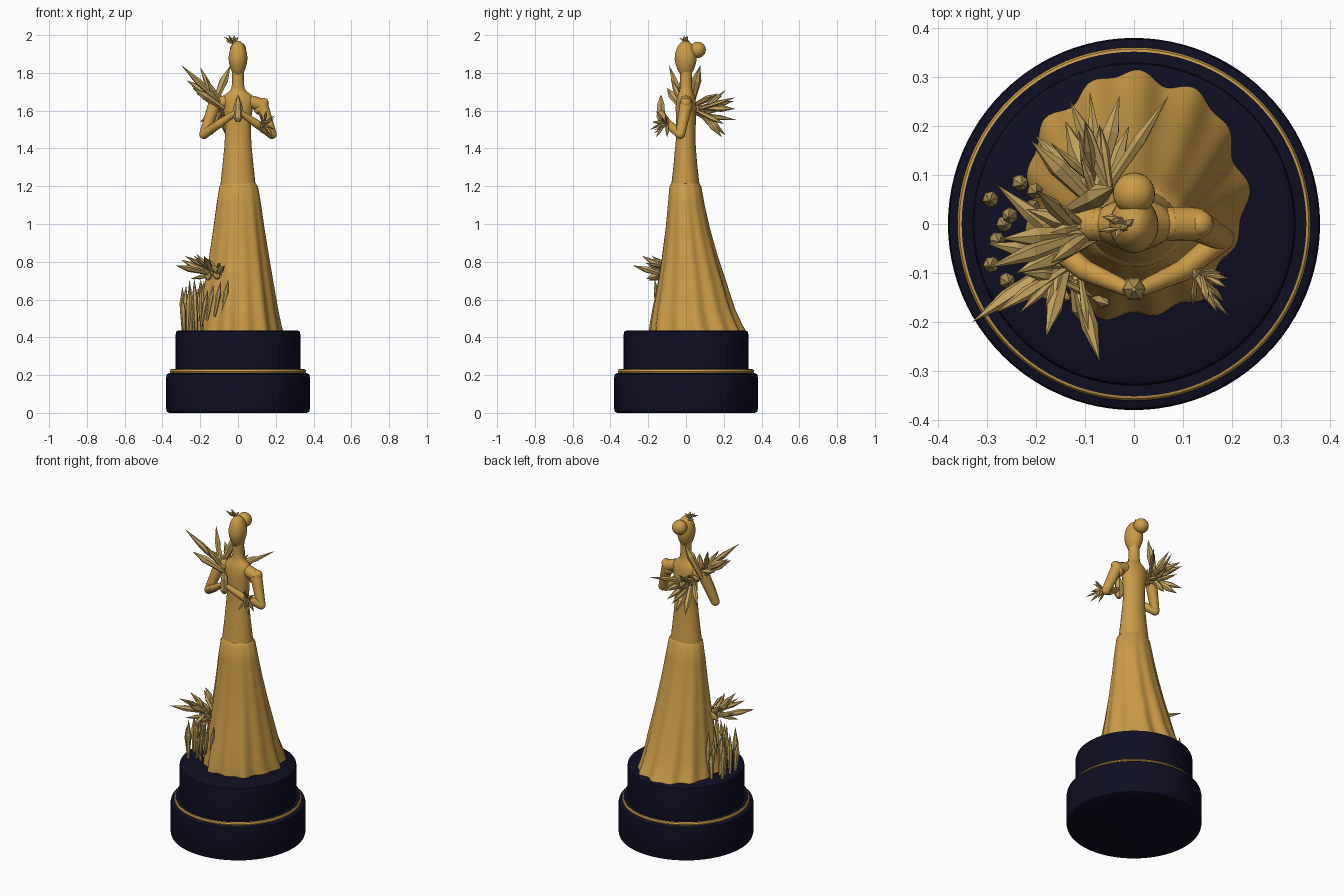
import bpy, bmesh, math, random
from mathutils import Vector

if "Cube" in bpy.data.objects:
    bpy.data.objects.remove(bpy.data.objects["Cube"])

random.seed(4)


def material(name, rgb):
    m = bpy.data.materials.new(name)
    m.diffuse_color = (*rgb, 1)
    m.use_nodes = True
    m.node_tree.nodes["Principled BSDF"].inputs["Base Color"].default_value = m.diffuse_color
    return m


GOLD = material("warm gold", (0.60, 0.33, 0.065))
PALE = material("pale gold", (0.56, 0.37, 0.115))
NAVY = material("dark navy", (0.0045, 0.0045, 0.017))


def finish(name, bm, mat, smooth=True, angle=40):
    bmesh.ops.recalc_face_normals(bm, faces=bm.faces)
    me = bpy.data.meshes.new(name)
    bm.to_mesh(me)
    bm.free()
    ob = bpy.data.objects.new(name, me)
    bpy.context.collection.objects.link(ob)
    me.materials.append(mat)
    if smooth:
        bpy.ops.object.select_all(action='DESELECT')
        ob.select_set(True)
        bpy.context.view_layer.objects.active = ob
        bpy.ops.object.shade_smooth_by_angle(angle=math.radians(angle))
    return ob


def loft(bm, rings):
    """Bridge rings of points and cap both ends."""
    rows = [[bm.verts.new(p) for p in ring] for ring in rings]
    n = len(rows[0])
    for a, b in zip(rows, rows[1:]):
        for i in range(n):
            j = (i + 1) % n
            bm.faces.new((a[i], a[j], b[j], b[i]))
    bm.faces.new(rows[0])
    bm.faces.new(rows[-1])


def ellipse(z, rx, ry, cy=0, n=32, cx=0):
    return [(cx + rx * math.cos(2 * math.pi * i / n),
             cy + ry * math.sin(2 * math.pi * i / n), z) for i in range(n)]


def lathe(name, profile, mat, n=96):
    bm = bmesh.new()
    loft(bm, [ellipse(z, r, r, 0, n) for r, z in profile])
    return finish(name, bm, mat)


def ball(bm, centre, scale, seg=28):
    vs = bmesh.ops.create_uvsphere(bm, u_segments=seg, v_segments=seg // 2, radius=1)["verts"]
    for v in vs:
        v.co = Vector(centre) + Vector(a * b for a, b in zip(v.co, scale))
    return vs


def tube(bm, pts, radii, n=16):
    """Tapered limb through the points, with round ends."""
    pts = [Vector(p) for p in pts]
    for a, b, ra, rb in zip(pts, pts[1:], radii, radii[1:]):
        d = (b - a).normalized()
        u = d.orthogonal().normalized()
        w = d.cross(u)
        loft(bm, [[c + r * (u * math.cos(t * math.tau / n) + w * math.sin(t * math.tau / n))
                   for t in range(n)] for c, r in ((a, ra), (b, rb))])
    for p, r in zip(pts, radii):
        ball(bm, p, (r, r, r), n)


def crystal(bm, base, tip, r, n=6):
    """Faceted shard: narrow root, wide shoulder, sharp point."""
    base, tip = Vector(base), Vector(tip)
    d = tip - base
    u = d.normalized().orthogonal().normalized()
    w = d.normalized().cross(u)
    spin = random.uniform(0, 1)
    rings = []
    for t, k in ((0, 0.5), (0.62, 1.0), (1, 0.02)):
        rings.append([base + d * t + r * k * (u * math.cos(i * math.tau / n + spin)
                                              + w * math.sin(i * math.tau / n + spin))
                      for i in range(n)])
    loft(bm, rings)


def cluster(name, root, tips, r, spread=0.02, extra=0):
    bm = bmesh.new()
    root = Vector(root)

    def jitter(s):
        return Vector([random.uniform(-s, s) for _ in range(3)])
    for t in tips:
        crystal(bm, root + jitter(spread), t, r * random.uniform(0.75, 1.2))
    for _ in range(extra):  # small filler shards between the main ones
        t = root.lerp(Vector(random.choice(tips)), random.uniform(0.55, 0.8))
        crystal(bm, root + jitter(spread), t + jitter(0.03), r * 0.6)
    return finish(name, bm, PALE, smooth=False)


# Round stepped plinth with a gold trim ring
lathe("plinth_lower", [(0.365, 0), (0.377, 0.006), (0.38, 0.02), (0.38, 0.19),
                       (0.377, 0.204), (0.365, 0.21)], NAVY)
lathe("plinth_upper", [(0.33, 0.205), (0.33, 0.415), (0.327, 0.43), (0.315, 0.437)], NAVY)
lathe("trim_ring", [(0.35, 0.208), (0.357, 0.211), (0.361, 0.22), (0.357, 0.229),
                    (0.35, 0.232)], GOLD)
lathe("plinth_neck", [(0.352, 0.209), (0.352, 0.233)], NAVY)

# Pleated skirt: z, half width, front y, back y, fold depth
SKIRT = [(0.437, 0.222, -0.19, 0.305, 1.0), (0.47, 0.215, -0.187, 0.288, 0.95),
         (0.55, 0.20, -0.174, 0.253, 0.85), (0.68, 0.18, -0.15, 0.213, 0.7),
         (0.82, 0.158, -0.128, 0.168, 0.55), (0.98, 0.134, -0.108, 0.124, 0.4),
         (1.10, 0.118, -0.097, 0.098, 0.28), (1.20, 0.102, -0.088, 0.08, 0.15),
         (1.215, 0.09, -0.078, 0.07, 0.0)]
bm = bmesh.new()
rings = []
N = 144
for z, rx, y0, y1, fold in SKIRT:
    ring = []
    for i in range(N):
        a = math.tau * i / N
        f = 1 + fold * (0.035 * math.sin(13 * a + 0.7) + 0.03 * math.sin(7 * a + 2.0))
        ring.append((0.003 + rx * f * math.cos(a),
                     (y0 + y1) / 2 + (y1 - y0) / 2 * f * math.sin(a), z))
    rings.append(ring)
loft(bm, rings)
finish("skirt", bm, GOLD, angle=50)

# Bodice, shoulders and neck in one smooth loft
bm = bmesh.new()
loft(bm, [ellipse(z, rx, ry, cy) for z, rx, ry, cy in (
    (1.18, 0.096, 0.078, -0.003), (1.30, 0.083, 0.064, -0.003), (1.40, 0.073, 0.055, -0.003),
    (1.48, 0.068, 0.05, 0), (1.56, 0.07, 0.053, 0), (1.62, 0.08, 0.055, 0),
    (1.66, 0.086, 0.05, 0), (1.685, 0.07, 0.043, 0), (1.70, 0.047, 0.036, 0),
    (1.72, 0.034, 0.032, 0), (1.76, 0.031, 0.031, 0), (1.83, 0.031, 0.031, 0))])
finish("bodice_and_neck", bm, GOLD, angle=60)

# Head with a narrowed jaw, plus hair bun
bm = bmesh.new()
for v in ball(bm, (0, -0.002, 1.872), (0.05, 0.058, 0.098)):
    k = 1 - 0.2 * max(0, (1.87 - v.co.z) / 0.1)
    v.co.x *= k
    v.co.y *= k
finish("head", bm, GOLD, angle=60)
bm = bmesh.new()
ball(bm, (0, 0.062, 1.922), (0.043, 0.043, 0.043))
finish("hair_bun", bm, GOLD, angle=60)

# Bent arms meeting at the chest
for s, side in ((1, "right"), (-1, "left")):
    bm = bmesh.new()
    tube(bm, [(s * 0.075, 0, 1.645), (s * 0.125, 0.0, 1.63), (s * 0.18, -0.03, 1.475),
              (s * 0.10, -0.095, 1.53), (s * 0.02, -0.13, 1.585)],
         [0.035, 0.034, 0.025, 0.022, 0.016])
    finish("arm_" + side, bm, GOLD, angle=60)
# Flared sleeve cap
bm = bmesh.new()
tube(bm, [(0.115, 0, 1.61), (0.135, 0, 1.64)], [0.032, 0.028], 12)
finish("sleeve_cap", bm, GOLD, angle=60)

# Faceted crystal held upright in the hands
bm = bmesh.new()
loft(bm, [ellipse(z, r, r, -0.133, 6) for z, r in (
    (1.54, 0.012), (1.565, 0.026), (1.635, 0.022), (1.68, 0.004))])
finish("held_crystal", bm, PALE, smooth=False)

# Shards fanning from the back of the shoulder
cluster("back_shards", (-0.07, 0.05, 1.60), [
    (0.07, 0.26, 1.67), (-0.03, 0.26, 1.61), (-0.09, 0.27, 1.55), (-0.13, 0.25, 1.65),
    (-0.14, 0.21, 1.47), (-0.20, 0.18, 1.54), (-0.21, 0.17, 1.69), (-0.06, 0.19, 1.46),
    (-0.01, 0.20, 1.53), (-0.10, 0.21, 1.71)], 0.017, 0.025, 8)
# Shards rising over the shoulder
cluster("shoulder_shards", (-0.09, -0.01, 1.63), [
    (-0.30, -0.09, 1.84), (-0.27, -0.03, 1.76), (-0.20, 0.07, 1.83), (-0.24, -0.10, 1.72),
    (-0.22, 0.03, 1.69), (-0.17, -0.08, 1.77)], 0.019, 0.02, 3)
bm = bmesh.new()
crystal(bm, (-0.13, 0.03, 1.63), (-0.04, 0.075, 1.84), 0.024)
finish("tall_shoulder_shard", bm, PALE, smooth=False)
# Small shards on the forearm
cluster("wrist_shards", (0.13, -0.10, 1.53), [
    (0.195, -0.19, 1.50), (0.17, -0.18, 1.54), (0.15, -0.16, 1.60), (0.19, -0.13, 1.56),
    (0.18, -0.10, 1.46), (0.12, -0.17, 1.48), (0.185, -0.16, 1.46)], 0.009, 0.012, 4)
# Shards bursting from the skirt
cluster("skirt_shards", (-0.13, -0.09, 0.745), [
    (-0.33, -0.20, 0.78), (-0.28, -0.18, 0.83), (-0.18, -0.23, 0.83), (-0.07, -0.28, 0.78),
    (-0.23, -0.10, 0.83), (-0.30, -0.04, 0.81), (-0.10, -0.21, 0.71), (-0.25, -0.16, 0.71),
    (-0.28, 0.08, 0.80), (-0.16, -0.20, 0.70), (-0.22, -0.02, 0.84)], 0.016, 0.03, 8)
# Upright shards along the hem
bm = bmesh.new()
for i in range(13):
    t = i / 12
    x, y = -0.24 + 0.05 * math.sin(i * 2.4), 0.09 - 0.2 * t
    top = 0.60 + 0.11 * abs(math.sin(i * 1.9))
    crystal(bm, (x, y, 0.43), (x + 0.012 * math.cos(i), y - 0.01, top), 0.017)
for x, y, z in ((-0.05, -0.165, 0.71), (-0.09, -0.165, 0.70), (-0.13, -0.155, 0.68),
                (-0.16, -0.15, 0.65)):
    crystal(bm, (x - 0.035, y + 0.02, z - 0.19), (x, y, z), 0.014)
finish("hem_shards", bm, PALE, smooth=False)
# Little crown of shards
cluster("crown_shards", (-0.025, 0.0, 1.955), [
    (-0.075, -0.015, 1.99), (-0.05, 0.005, 2.0), (-0.02, -0.01, 1.998), (-0.065, 0.015, 1.972),
    (0.0, 0.01, 1.99), (-0.04, -0.035, 1.985)], 0.007, 0.008)
